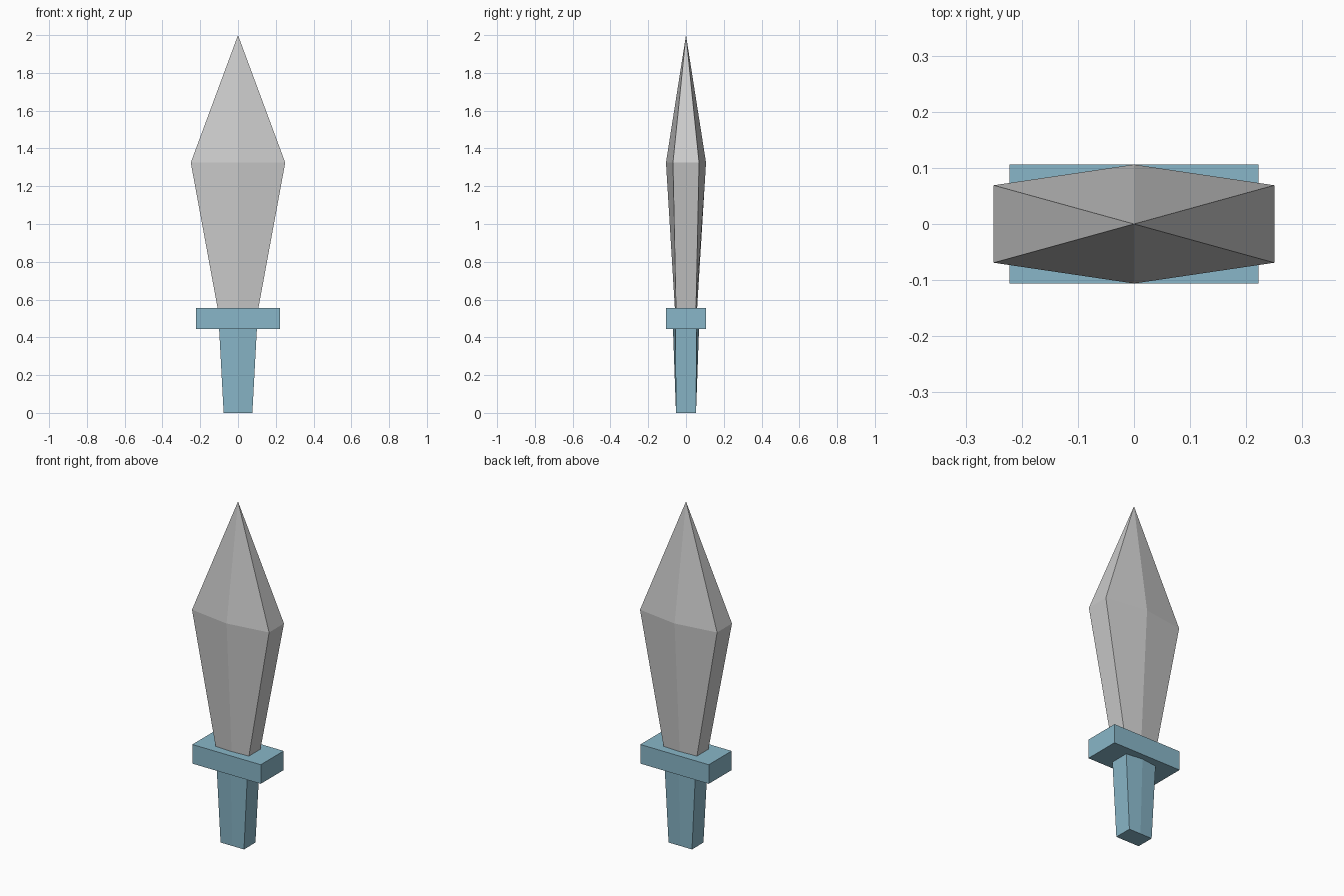
import bpy, bmesh

if "Cube" in bpy.data.objects:
    bpy.data.objects.remove(bpy.data.objects["Cube"])

blue = bpy.data.materials.new("blue_grip")
blue.diffuse_color = (0.25, 0.47, 0.58, 1)
blue.use_nodes = True
blue.node_tree.nodes["Principled BSDF"].inputs["Base Color"].default_value = blue.diffuse_color


def ring(bm, z, half_x, edge_y, ridge_y):
    """Six-sided section: two flat narrow edges and a ridge front and back."""
    pts = [(-half_x, -edge_y), (0, -ridge_y), (half_x, -edge_y),
           (half_x, edge_y), (0, ridge_y), (-half_x, edge_y)]
    return [bm.verts.new((x, y, z)) for x, y in pts]


def loft(name, sections, tip=None, mat=None):
    bm = bmesh.new()
    rings = [ring(bm, *s) for s in sections]
    for a, b in zip(rings, rings[1:]):
        for i in range(6):
            j = (i + 1) % 6
            bm.faces.new((a[i], a[j], b[j], b[i]))
    bm.faces.new(rings[0][::-1])
    top = rings[-1]
    if tip is None:
        bm.faces.new(top)
    else:
        apex = bm.verts.new((0, 0, tip))
        for i in range(6):
            bm.faces.new((top[i], top[(i + 1) % 6], apex))
    bmesh.ops.recalc_face_normals(bm, faces=bm.faces)
    mesh = bpy.data.meshes.new(name)
    bm.to_mesh(mesh)
    bm.free()
    if mat:
        mesh.materials.append(mat)
    obj = bpy.data.objects.new(name, mesh)
    bpy.context.collection.objects.link(obj)
    return obj


# Blade: narrow at the guard, widest at the shoulder, then a point
loft("blade", [(0.555, 0.108, 0.053, 0.059), (1.325, 0.25, 0.069, 0.106)], tip=2.0)

# Tapered handle
loft("handle", [(0, 0.076, 0.053, 0.053), (0.445, 0.10, 0.056, 0.069)], mat=blue)

# Cross guard block
bpy.ops.mesh.primitive_cube_add(size=1, location=(0, 0, 0.5))
guard = bpy.context.object
guard.name = "guard"
guard.scale = (0.444, 0.212, 0.112)
guard.data.materials.append(blue)
